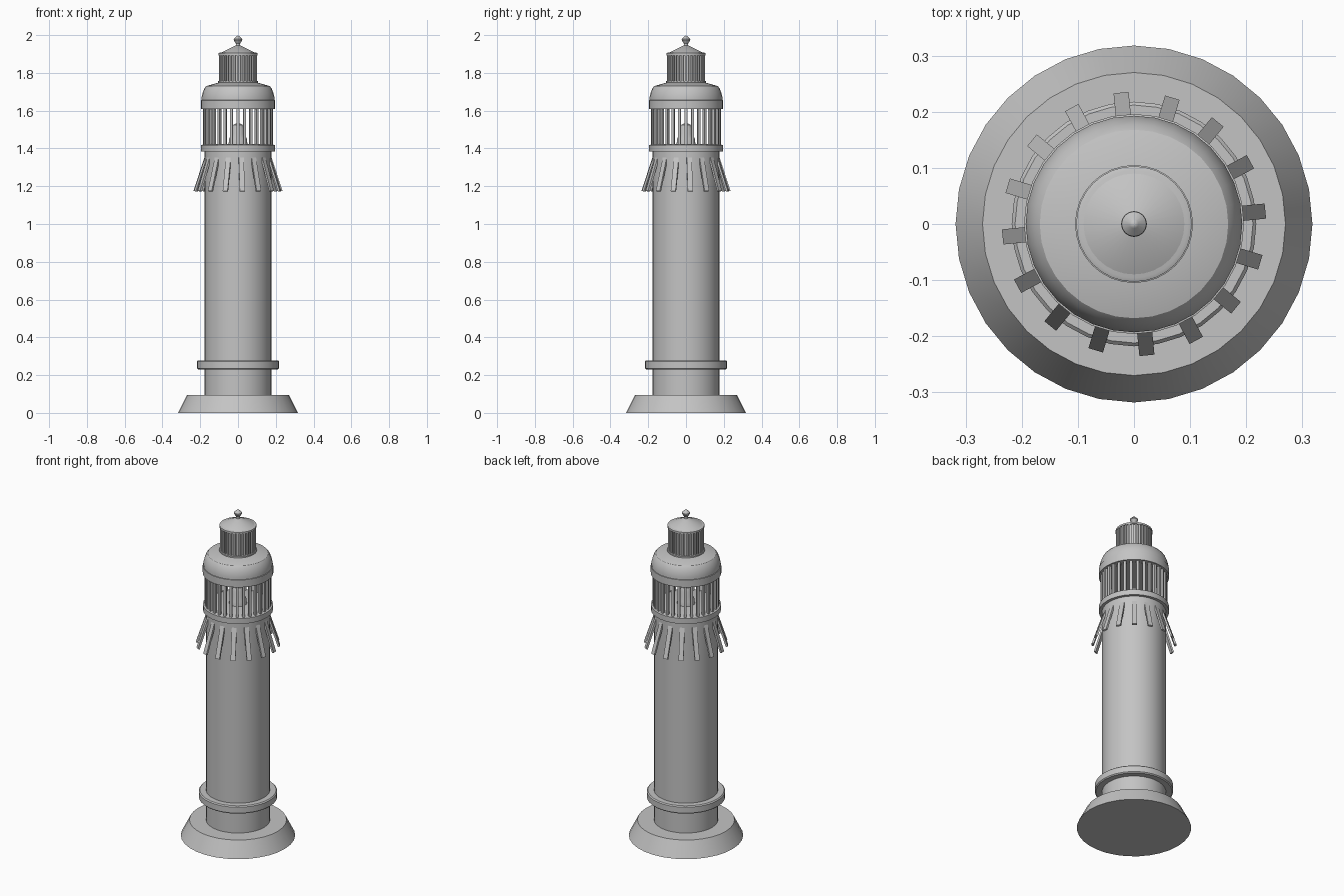
import bpy, bmesh, math
from mathutils import Matrix, Vector

if "Cube" in bpy.data.objects:
    bpy.data.objects.remove(bpy.data.objects["Cube"])

SIDES = 32
grey = bpy.data.materials.new("plain_grey")
grey.diffuse_color = (0.55, 0.55, 0.55, 1)
grey.use_nodes = True
grey.node_tree.nodes["Principled BSDF"].inputs["Base Color"].default_value = grey.diffuse_color


def finish(name, bm, smooth=True):
    bmesh.ops.recalc_face_normals(bm, faces=bm.faces)
    me = bpy.data.meshes.new(name)
    bm.to_mesh(me)
    bm.free()
    me.materials.append(grey)
    ob = bpy.data.objects.new(name, me)
    bpy.context.collection.objects.link(ob)
    if smooth:
        bpy.ops.object.select_all(action='DESELECT')
        ob.select_set(True)
        bpy.context.view_layer.objects.active = ob
        bpy.ops.object.shade_smooth_by_angle(angle=math.radians(30))
    return ob


def lathe(name, profile, sides=SIDES):
    """Closed solid turned from (radius, z) points, capped at both ends."""
    bm = bmesh.new()
    rings = []
    for r, z in profile:
        rings.append([bm.verts.new((r * math.cos(2 * math.pi * i / sides),
                                    r * math.sin(2 * math.pi * i / sides), z))
                      for i in range(sides)])
    for a, b in zip(rings, rings[1:]):
        for i in range(sides):
            j = (i + 1) % sides
            bm.faces.new((a[i], a[j], b[j], b[i]))
    bm.faces.new(rings[0])
    bm.faces.new(rings[-1])
    bmesh.ops.remove_doubles(bm, verts=bm.verts, dist=1e-5)
    return finish(name, bm)


def bars(name, count, size, lower, upper, offset=0.0):
    """Ring of boxes running from (radius, z) lower to upper; size = (thick, wide)."""
    bm = bmesh.new()
    lo, hi = Vector((lower[0], 0, lower[1])), Vector((upper[0], 0, upper[1]))
    d = hi - lo
    tilt = Matrix.Rotation(math.atan2(d.x, d.z), 4, 'Y')
    scale = Matrix.Diagonal((size[0], size[1], d.length, 1))
    for i in range(count):
        spin = Matrix.Rotation(2 * math.pi * i / count + offset, 4, 'Z')
        m = spin @ Matrix.Translation((lo + hi) / 2) @ tilt @ scale
        bmesh.ops.create_cube(bm, size=1, matrix=m)
    return finish(name, bm, smooth=False)


# Foot and tower
lathe("base", [(0.318, 0), (0.27, 0.095)])
lathe("tower_shaft", [(0.178, 0.09), (0.178, 1.388)])
lathe("lower_band", [(0.17, 0.23), (0.212, 0.23), (0.218, 0.236),
                     (0.218, 0.272), (0.212, 0.278), (0.17, 0.278)])

# Slanted brackets under the gallery
bars("brackets", 16, (0.011, 0.027), (0.230, 1.174), (0.160, 1.388),
     math.radians(5.625))

# Gallery floor, lamp and bars
lathe("gallery_floor", [(0.17, 1.385), (0.195, 1.385), (0.195, 1.418), (0.17, 1.424)])
lathe("lamp", [(0.05, 1.42), (0.047, 1.45), (0.036, 1.475), (0.034, 1.505),
               (0.024, 1.525), (0.01, 1.532)], 24)
bars("gallery_bars", 32, (0.015, 0.015), (0.178, 1.415), (0.178, 1.62))

# Domed roof over the gallery
lathe("dome_rim", [(0.17, 1.61), (0.196, 1.61), (0.196, 1.655), (0.17, 1.66)])
lathe("dome", [(0.19, 1.61), (0.193, 1.67), (0.187, 1.695), (0.178, 1.718),
               (0.168, 1.73), (0.106, 1.748)])

# Upper lantern with ribs
lathe("lantern_foot", [(0.105, 1.742), (0.105, 1.756), (0.098, 1.758)])
lathe("lantern_core", [(0.093, 1.75), (0.093, 1.9)])
bars("lantern_ribs", 32, (0.01, 0.010), (0.096, 1.752), (0.096, 1.9))
lathe("lantern_rim", [(0.092, 1.893), (0.103, 1.893), (0.103, 1.904), (0.096, 1.907)])
lathe("lantern_roof", [(0.096, 1.904), (0.012, 1.945)])

# Finial
lathe("finial", [(0.012, 1.94), (0.011, 1.955), (0.023, 1.974),
                 (0.022, 1.98), (0.008, 1.993), (0.0, 2.0)], 16)
